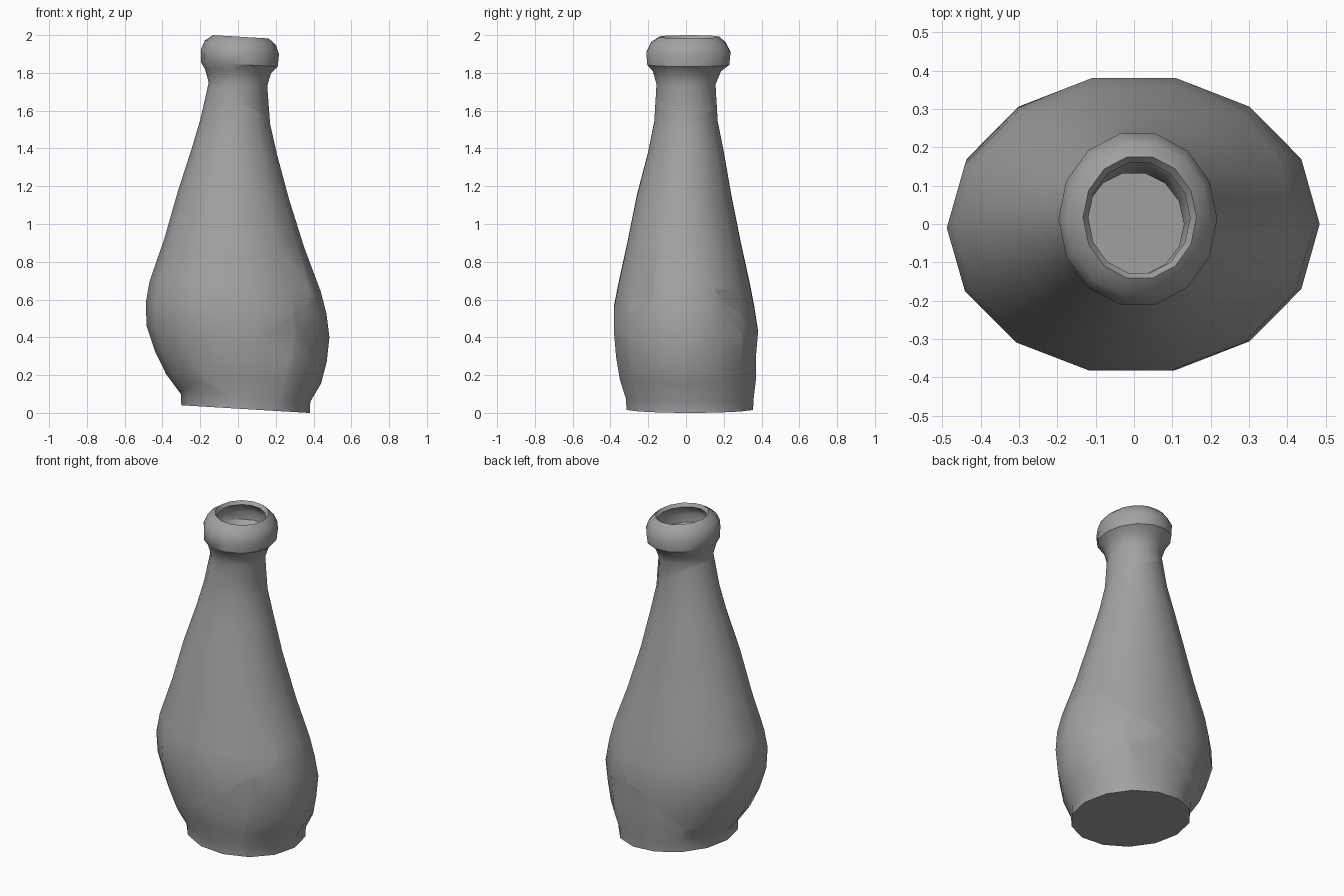
import bpy
import bmesh
import math
from mathutils import Vector

SIDES = 14
LEAN = 0.06      # rings dip slightly towards +x
WALL = 0.025

default = bpy.data.objects.get("Cube")
if default:
    bpy.data.objects.remove(default, do_unlink=True)

# Clay colour
clay = bpy.data.materials.new("dull_grey_clay")
clay.use_nodes = True
grey = (0.36, 0.36, 0.36, 1)
clay.diffuse_color = grey
for node in clay.node_tree.nodes:
    if node.type == 'BSDF_PRINCIPLED':
        node.inputs["Base Color"].default_value = grey
        node.inputs["Roughness"].default_value = 0.8

# Bottle profile: height, centre x, centre y, half width, half depth
FOOT = [(.02, .04, .02, .34, .335), (.08, .04, .02, .343, .338)]
BELLY = [(.18, .03, .01, .41, .36), (.3, .015, 0, .455, .37),
         (.43, 0, 0, .484, .381), (.555, -.01, -.01, .478, .372),
         (.67, -.015, -.01, .453, .35)]
SHOULDER = [(.9, -.02, -.01, .37, .3), (1.15, -.025, -.01, .295, .25),
            (1.38, -.02, 0, .227, .2), (1.54, -.015, 0, .185, .168)]
NECK = [(1.74, 0, 0, .155, .156), (1.81, 0, .005, .175, .18)]
LIP = [(1.845, .007, .012, .203, .217), (1.91, .01, .013, .207, .223),
       (1.96, .012, .012, .188, .197), (1.991, .015, .017, .148, .158)]


def add_ring(bm, height, cx, cy, half_width, half_depth):
    """One leaning oval ring of the bottle."""
    depth = half_depth / math.cos(math.pi / SIDES)
    ring = []
    for i in range(SIDES):
        angle = math.tau * i / SIDES
        dx = half_width * math.cos(angle)
        dy = depth * math.sin(angle)
        ring.append(bm.verts.new((cx + dx, cy + dy, height - LEAN * dx)))
    return ring


def crack(bm, point, normal, keep):
    """Cut the shell along a plane and part it where keep() holds."""
    geom = bm.verts[:] + bm.edges[:] + bm.faces[:]
    cut = bmesh.ops.bisect_plane(bm, geom=geom, dist=0.0001,
                                 plane_co=point, plane_no=Vector(normal).normalized())
    edges = [e for e in cut["geom_cut"] if isinstance(e, bmesh.types.BMEdge)
             and keep((e.verts[0].co + e.verts[1].co) / 2)]
    bmesh.ops.split_edges(bm, edges=edges)


# Outer shell, open at the mouth
bm = bmesh.new()
rings = [add_ring(bm, *row) for row in FOOT + BELLY + SHOULDER + NECK + LIP]
bm.faces.new(list(reversed(rings[0])))
for low, high in zip(rings, rings[1:]):
    for i in range(SIDES):
        j = (i + 1) % SIDES
        bm.faces.new((low[i], low[j], high[j], high[i]))

# Hairline cracks: neck, belly and the lower front shard
crack(bm, (0, 0, 1.65), (.53, 0, 1), lambda p: True)
crack(bm, (0, 0, .32), (-.7, 0, 1), lambda p: p.x > .1)
crack(bm, (.2, 0, 0), (1, 0, -.28), lambda p: p.y < 0 and .05 < p.z < .36)

mesh = bpy.data.meshes.new("bottle")
bm.to_mesh(mesh)
bm.free()
mesh.materials.append(clay)
bottle = bpy.data.objects.new("bottle", mesh)
bpy.context.collection.objects.link(bottle)

# Wall thickness, then smooth shading with crisp foot and lip
bpy.ops.object.select_all(action='DESELECT')
bottle.select_set(True)
bpy.context.view_layer.objects.active = bottle
shell = bottle.modifiers.new("wall", 'SOLIDIFY')
shell.thickness = WALL
shell.offset = -1
bpy.ops.object.modifier_apply(modifier=shell.name)
bpy.ops.object.shade_smooth_by_angle(angle=math.radians(35))
